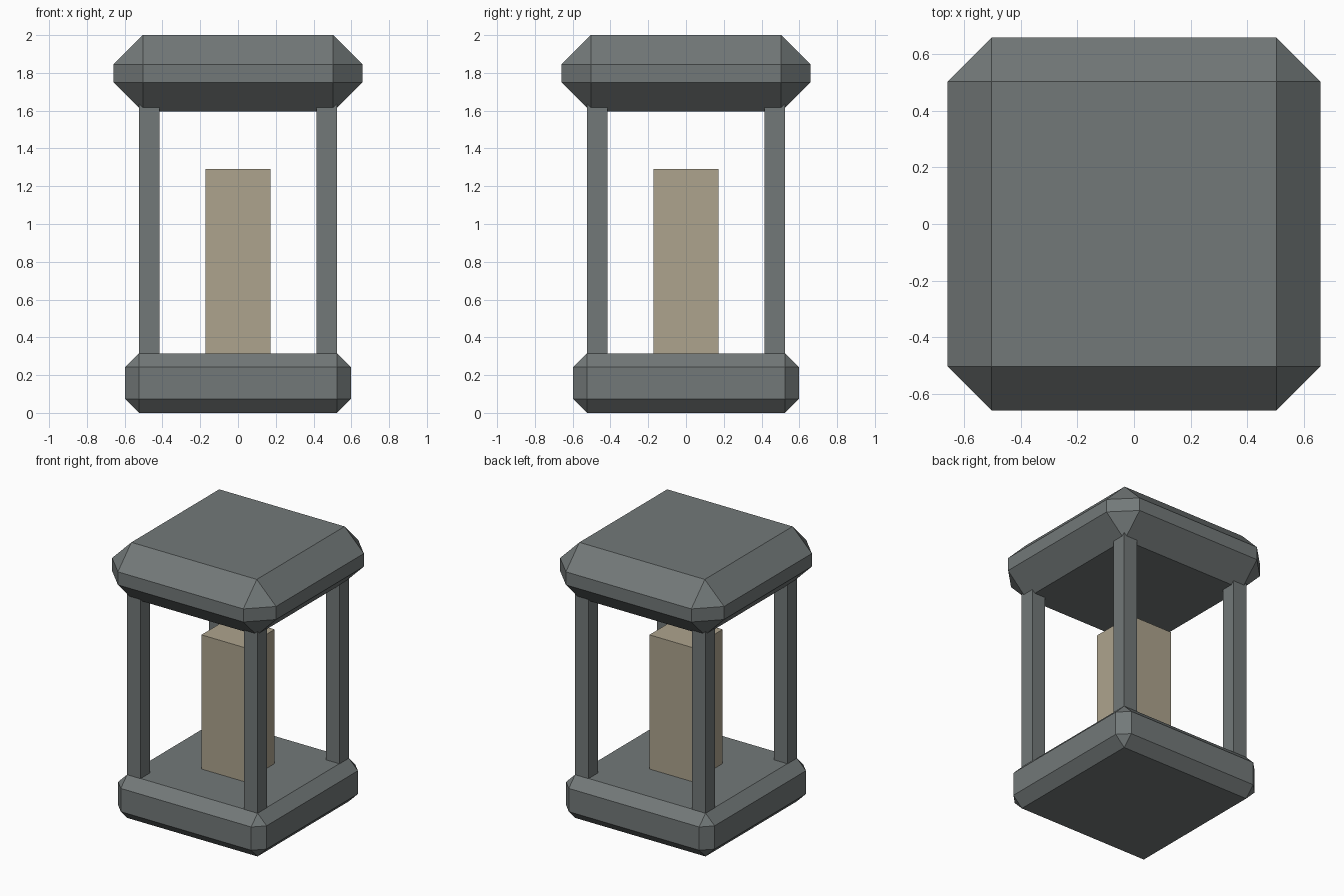
import bpy, bmesh
from mathutils import Vector

if "Cube" in bpy.data.objects:
    bpy.data.objects.remove(bpy.data.objects["Cube"])


def material(name, rgb):
    mat = bpy.data.materials.new(name)
    mat.diffuse_color = (*rgb, 1.0)
    mat.use_nodes = True
    mat.node_tree.nodes["Principled BSDF"].inputs["Base Color"].default_value = mat.diffuse_color
    return mat


def box(name, lo, hi, mat, chamfer=0.0):
    """Axis-aligned box between two corners, optionally with flat chamfers."""
    lo, hi = Vector(lo), Vector(hi)
    bm = bmesh.new()
    bmesh.ops.create_cube(bm, size=1.0)
    bmesh.ops.scale(bm, vec=hi - lo, verts=bm.verts)
    if chamfer:
        bmesh.ops.bevel(bm, geom=bm.edges[:], offset=chamfer, segments=1,
                        affect='EDGES', profile=0.5)
    mesh = bpy.data.meshes.new(name)
    bm.to_mesh(mesh)
    bm.free()
    mesh.materials.append(mat)
    obj = bpy.data.objects.new(name, mesh)
    obj.location = (lo + hi) / 2
    bpy.context.collection.objects.link(obj)
    # chamfer offset is measured along the adjoining faces
    return obj


stone = material("slate", (0.17, 0.19, 0.19))
wax = material("tan", (0.42, 0.37, 0.27))

# Chamfered base and heavier chamfered cap
box("base", (-0.597, -0.597, 0), (0.597, 0.597, 0.315), stone, 0.073)
box("cap", (-0.659, -0.659, 1.595), (0.659, 0.659, 2.0), stone, 0.155)

# Four corner posts, ends sunk into the chamfers
for y_name, sy in (("front", -1), ("back", 1)):
    for x_name, sx in (("left", -1), ("right", 1)):
        xs = sorted((sx * 0.415, sx * 0.525))
        ys = sorted((sy * 0.415, sy * 0.525))
        box(f"{y_name}_{x_name}_post", (xs[0], ys[0], 0.31),
            (xs[1], ys[1], 1.635), stone)

# Candle block in the middle
box("candle", (-0.173, -0.173, 0.315), (0.173, 0.173, 1.29), wax)
